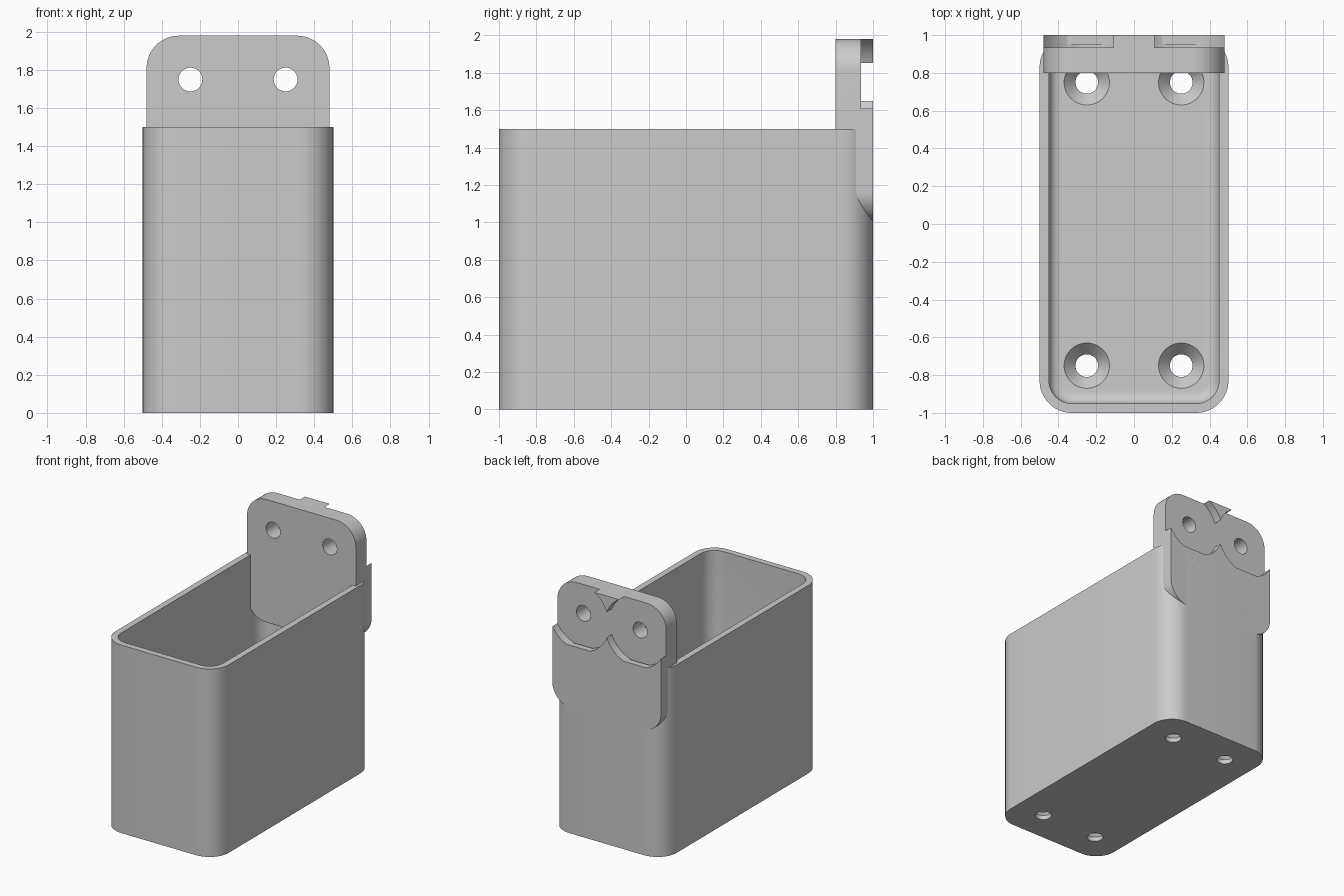
import bpy, bmesh, math
from mathutils import Vector

old = bpy.data.objects.get("Cube")
if old:
    bpy.data.objects.remove(old, do_unlink=True)

GREY = (0.6, 0.6, 0.6, 1)
mat = bpy.data.materials.new("light grey plastic")
mat.use_nodes = True
mat.diffuse_color = GREY
mat.node_tree.nodes["Principled BSDF"].inputs["Base Color"].default_value = GREY


def rounded_rect(hx, hy, r, seg=12):
    """Closed 2D outline with rounded corners."""
    pts = []
    for q, (sx, sy) in enumerate([(1, 1), (-1, 1), (-1, -1), (1, -1)]):
        for i in range(seg + 1):
            a = math.radians(90 * (q + i / seg))
            pts.append((sx * (hx - r) + r * math.cos(a),
                        sy * (hy - r) + r * math.sin(a)))
    return pts


def circle(x, y, r, seg=48):
    return [(x + r * math.cos(math.tau * i / seg),
             y + r * math.sin(math.tau * i / seg)) for i in range(seg)]


def loft(name, sections, place):
    """Capped solid through (outline, height) sections; place maps to 3D."""
    bm = bmesh.new()
    rings = [[bm.verts.new(place(u, v, h)) for u, v in outline]
             for outline, h in sections]
    n = len(rings[0])
    for a, b in zip(rings, rings[1:]):
        for i in range(n):
            j = (i + 1) % n
            bm.faces.new((a[i], a[j], b[j], b[i]))
    bm.faces.new(rings[0])
    bm.faces.new(rings[-1])
    bmesh.ops.recalc_face_normals(bm, faces=bm.faces)
    mesh = bpy.data.meshes.new(name)
    bm.to_mesh(mesh)
    bm.free()
    mesh.materials.append(mat)
    obj = bpy.data.objects.new(name, mesh)
    bpy.context.collection.objects.link(obj)
    return obj


def upright(u, v, h):
    return Vector((u, v, h))


def along_y(u, v, h):
    return Vector((u, h, v))


def select(obj):
    bpy.ops.object.select_all(action='DESELECT')
    obj.select_set(True)
    bpy.context.view_layer.objects.active = obj


def cut(obj, cutter):
    """Subtract the cutter from obj, then discard it."""
    cutter.hide_render = True
    select(obj)
    mod = obj.modifiers.new("cut", 'BOOLEAN')
    mod.operation = 'DIFFERENCE'
    mod.solver = 'EXACT'
    mod.object = cutter
    bpy.ops.object.modifier_apply(modifier=mod.name)
    bpy.data.objects.remove(cutter, do_unlink=True)


def smooth(obj):
    select(obj)
    bpy.ops.object.shade_smooth_by_angle(angle=math.radians(30))


# Open box with rounded vertical corners
WALL, FLOOR, FILLET, HEIGHT = 0.05, 0.1, 0.06, 1.5
outer = rounded_rect(0.5, 1, 0.17)
box = loft("open_box", [(outer, 0), (outer, HEIGHT)], upright)

# Cavity with a small fillet around the floor
sections = []
for i in range(7):
    a = math.radians(15 * i)
    inset = FILLET * (1 - math.sin(a))
    sections.append((rounded_rect(0.5 - WALL - inset, 1 - WALL - inset, 0.12 - inset),
                     FLOOR + FILLET * (1 - math.cos(a))))
sections.append((rounded_rect(0.5 - WALL, 1 - WALL, 0.12), HEIGHT + 0.2))
cut(box, loft("cavity_cutter", sections, upright))

# Countersunk screw holes in the floor
for x in (-0.25, 0.25):
    for y in (-0.75, 0.75):
        profile = [(0.06, -0.1), (0.06, 0.035), (0.12, FLOOR), (0.12, FLOOR + 0.1)]
        cut(box, loft("screw_cutter",
                      [(circle(x, y, r), z) for r, z in profile], upright))
smooth(box)

# Rounded mounting plate at the back
outline = [(u, v + 1.49) for u, v in rounded_rect(0.48, 0.49, 0.17)]
plate = loft("mounting_plate", [(outline, 0.8), (outline, 1)], along_y)

# Through holes, each in a wide round recess on the rear face
for x in (-0.25, 0.25):
    for r, start in ((0.27, 0.935), (0.0625, 0.7)):
        ring = circle(x, 1.75, r, 64)
        cut(plate, loft("plate_cutter", [(ring, start), (ring, 1.1)], along_y))
smooth(plate)
